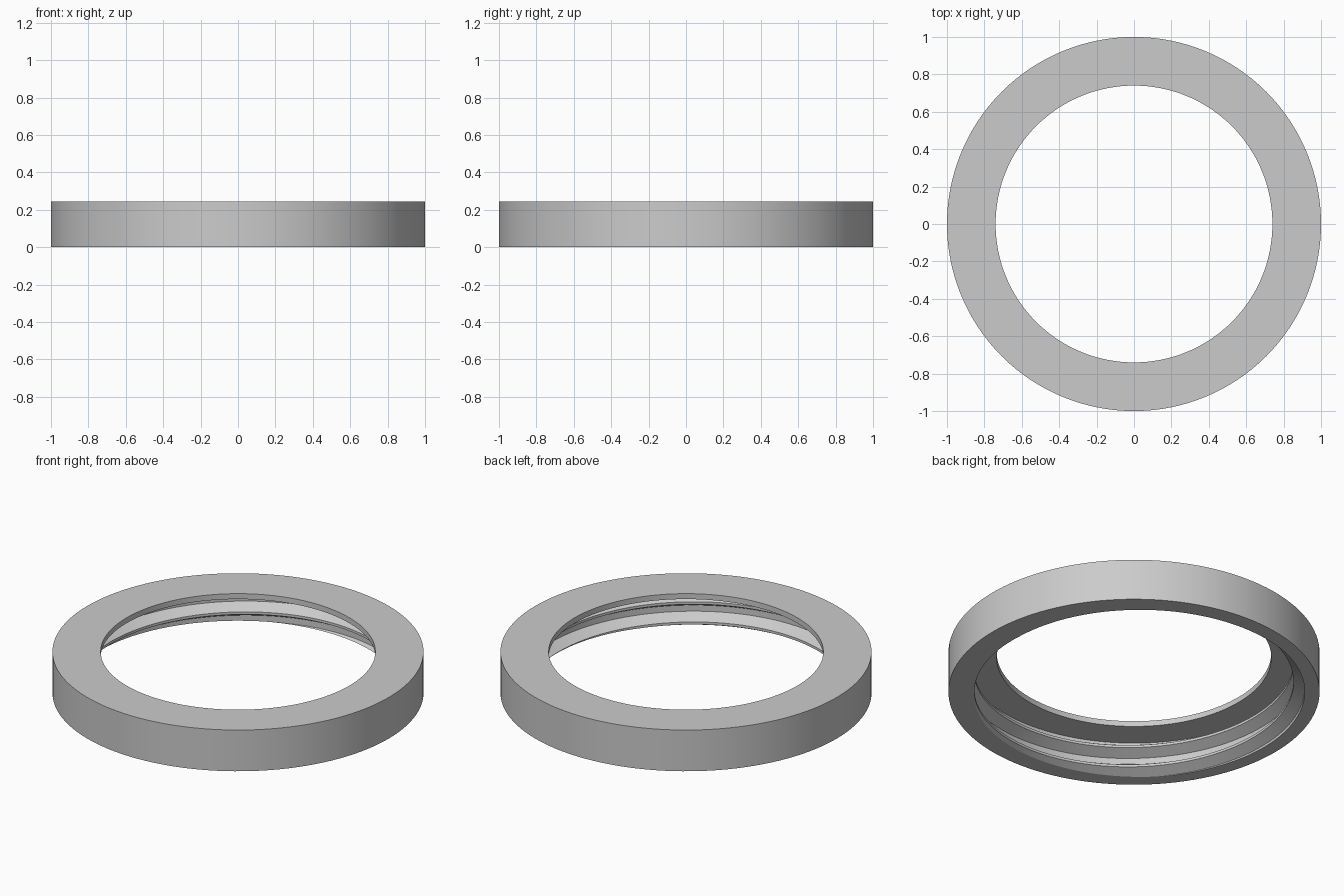
import bpy
import bmesh
from math import cos, sin, pi, radians
from mathutils import Vector

if "Cube" in bpy.data.objects:
    bpy.data.objects.remove(bpy.data.objects["Cube"], do_unlink=True)

SIDES = 128
HEIGHT, LIP_Z = 0.245, 0.2125
OUTER, LIP, ROOT, CREST = 1.0, 0.74, 0.92, 0.86
PITCH = 0.12
# One thread turn: radius and height offset from the top edge of the crest
THREAD = [(ROOT, -0.084), (ROOT, -0.048), (CREST, -0.015), (CREST, 0.0)]
START_Z, START_ANGLE = 0.107, radians(45)

metal = bpy.data.materials.new("grey_metal")
metal.use_nodes = True
grey = (0.6, 0.6, 0.6, 1)
metal.diffuse_color = grey
metal.node_tree.nodes["Principled BSDF"].inputs["Base Color"].default_value = grey

bm = bmesh.new()


def point(r, step, z):
    a = START_ANGLE + 2 * pi * step / SIDES
    return bm.verts.new((r * cos(a), r * sin(a), z))


def skin(rows):
    for a, b in zip(rows, rows[1:]):
        for i in range(len(a) - 1):
            bm.faces.new((a[i], a[i + 1], b[i + 1], b[i]))


# Left-hand internal thread, longer than needed, as one helical surface
rows = []
for turn in range(-3, 5):
    for r, dz in THREAD:
        z = START_Z + turn * PITCH + dz
        rows.append([point(r, i, z - PITCH * i / SIDES) for i in range(SIDES + 1)])
skin(rows)
bmesh.ops.remove_doubles(bm, verts=bm.verts[:], dist=1e-5)

# Trim the thread flush with the base and the underside of the lip
for z, up in ((0, -1), (LIP_Z, 1)):
    bmesh.ops.bisect_plane(bm, geom=bm.verts[:] + bm.edges[:] + bm.faces[:], dist=1e-6,
                           plane_co=(0, 0, z), plane_no=(0, 0, up), clear_outer=True)

# Outer wall, flat top and lip
shell = []
for r, z in ((OUTER, 0), (OUTER, HEIGHT), (LIP, HEIGHT), (LIP, LIP_Z)):
    ring = [point(r, i, z) for i in range(SIDES)]
    shell.append(ring + ring[:1])
skin(shell)

# Flat base and lip underside between the open edges
for z, normal in ((0, -1), (LIP_Z, 1)):
    rim = [e for e in bm.edges if e.is_boundary
           and all(abs(v.co.z - z) < 1e-4 for v in e.verts)]
    bmesh.ops.triangle_fill(bm, edges=rim, use_beauty=True, normal=Vector((0, 0, normal)))
bmesh.ops.recalc_face_normals(bm, faces=bm.faces[:])

mesh = bpy.data.meshes.new("threaded_ring")
bm.to_mesh(mesh)
bm.free()
mesh.materials.append(metal)
ring = bpy.data.objects.new("threaded_ring", mesh)
bpy.context.collection.objects.link(ring)
bpy.context.view_layer.objects.active = ring
ring.select_set(True)
bpy.ops.object.shade_smooth_by_angle(angle=radians(25))
